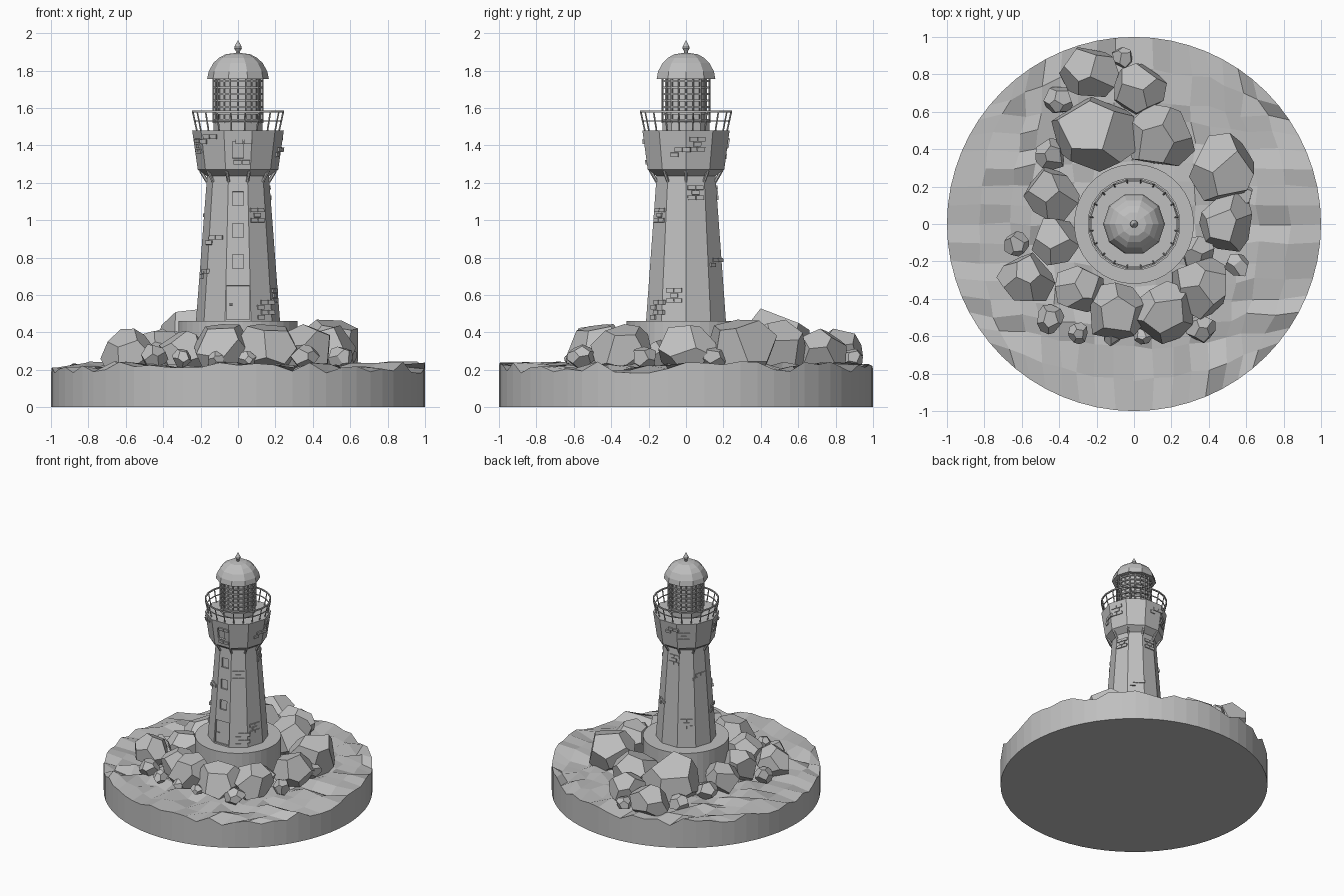
import bpy, bmesh, math, random
from mathutils import Vector, Matrix

random.seed(7)
cube = bpy.data.objects.get("Cube")
if cube:
    bpy.data.objects.remove(cube, do_unlink=True)

stone = bpy.data.materials.new("grey_stone")
stone.use_nodes = True
GREY = (0.52, 0.52, 0.52, 1)
stone.diffuse_color = GREY
stone.node_tree.nodes["Principled BSDF"].inputs["Base Color"].default_value = GREY


def finish(name, bm):
    bmesh.ops.recalc_face_normals(bm, faces=bm.faces)
    mesh = bpy.data.meshes.new(name)
    bm.to_mesh(mesh)
    bm.free()
    mesh.materials.append(stone)
    obj = bpy.data.objects.new(name, mesh)
    bpy.context.collection.objects.link(obj)
    return obj


def lathe(bm, profile, sides=10, loop=False):
    """Spin (radius, z) points round z, with a flat side facing the front."""
    rings = []
    for r, z in profile:
        angles = [-math.pi / 2 + (k + 0.5) * math.tau / sides for k in range(sides)]
        rings.append([bm.verts.new((r * math.cos(a), r * math.sin(a), z)) for a in angles])
    pairs = list(zip(rings, rings[1:]))
    if loop:
        pairs.append((rings[-1], rings[0]))
    else:
        bm.faces.new(rings[0])
        bm.faces.new(rings[-1])
    for low, high in pairs:
        for k in range(sides):
            n = (k + 1) % sides
            bm.faces.new((low[k], low[n], high[n], high[k]))


def turned(name, profile, sides=10):
    bm = bmesh.new()
    lathe(bm, profile, sides)
    return finish(name, bm)


def hoop(bm, r, z, t, sides):
    lathe(bm, [(r - t, z - t), (r + t, z - t), (r + t, z + t), (r - t, z + t)], sides, True)


def rod(bm, a, b, t):
    a, b = Vector(a), Vector(b)
    m = Matrix.Translation((a + b) / 2) @ (b - a).to_track_quat('Z', 'Y').to_matrix().to_4x4()
    bmesh.ops.create_cone(bm, cap_ends=True, segments=6, radius1=t, radius2=t,
                          depth=(b - a).length, matrix=m)


def polar(r, a, z):
    return (r * math.cos(a), r * math.sin(a), z)


def box(bm, size, m):
    bmesh.ops.create_cube(bm, size=1, matrix=m @ Matrix.Diagonal((*size, 1)))


# Wall placement: outline radius at a height, for the shaft and the gallery
def wall_radius(z):
    if z < 1.24:
        return 0.225 - (z - 0.46) * 0.077
    return 0.215 + (z - 1.27) * 0.143


def on_wall(side, u, z):
    """Frame with x along the wall, y outwards and z up its slope."""
    a = -math.pi / 2 + side * math.tau / 10
    out = Vector((math.cos(a), math.sin(a), 0))
    along = Vector((-math.sin(a), math.cos(a), 0))
    c = math.cos(math.pi / 10)
    up = (out * (wall_radius(z + 0.01) - wall_radius(z)) * c + Vector((0, 0, 0.01))).normalized()
    normal = up.cross(along)
    if normal.dot(out) < 0:
        normal = -normal
    m = Matrix((along, normal, up)).transposed().to_4x4()
    m.translation = out * wall_radius(z) * c + along * u + Vector((0, 0, z))
    return m


# Sea disc: a square grid pushed out to a circle, with a choppy top
N = 16
bm = bmesh.new()
grid = {}
for i in range(N + 1):
    for j in range(N + 1):
        x, y = 2 * i / N - 1, 2 * j / N - 1
        m = max(abs(x), abs(y))
        r = max(0.88 * m, 1.36 * m - 0.36)
        square = Vector((x, y)) * (r / m if m else 0)
        if abs(x) >= abs(y):
            a = math.pi / 4 * y / x if x else 0
            disc = Vector((math.cos(a), math.sin(a))) * math.copysign(r, x)
        else:
            a = math.pi / 4 * x / y
            disc = Vector((math.sin(a), math.cos(a))) * math.copysign(r, y)
        p = square.lerp(disc, m ** 3)
        if m < 1:
            p += Vector((random.uniform(-1, 1), random.uniform(-1, 1))) * 0.012
        grid[i, j] = bm.verts.new((p.x, p.y, random.uniform(0.18, 0.245)))
for i in range(N):
    for j in range(N):
        bm.faces.new((grid[i, j], grid[i + 1, j], grid[i + 1, j + 1], grid[i, j + 1]))
rim = bmesh.ops.extrude_edge_only(bm, edges=[e for e in bm.edges if e.is_boundary])["geom"]
for v in rim:
    if isinstance(v, bmesh.types.BMVert):
        v.co.z = 0
bmesh.ops.contextual_create(bm, geom=[e for e in bm.edges if e.is_boundary])
finish("sea_base", bm)


# Boulders: blocks cut by randomised planes
def boulder(name, x, y, r):
    bm = bmesh.new()
    bmesh.ops.create_cube(bm, size=4)
    ico = bmesh.new()
    bmesh.ops.create_icosphere(ico, subdivisions=1, radius=1)
    spin = Matrix.Rotation(random.uniform(0, 6), 3, 'Z') @ Matrix.Rotation(random.uniform(0, 6), 3, 'X')
    for v in ico.verts:
        n = spin @ v.co + Vector([random.uniform(-0.22, 0.22) for _ in range(3)])
        n.normalize()
        cut = bmesh.ops.bisect_plane(bm, geom=bm.verts[:] + bm.edges[:] + bm.faces[:],
                                     plane_co=n * random.uniform(0.82, 0.96), plane_no=n,
                                     clear_outer=True)
        edges = [e for e in cut["geom_cut"] if isinstance(e, bmesh.types.BMEdge)]
        if edges:
            bmesh.ops.contextual_create(bm, geom=edges)
    ico.free()
    size = max(v.co.xy.length for v in bm.verts)
    top = max(v.co.z for v in bm.verts)
    for v in bm.verts:
        v.co = Vector((x + v.co.x * r / size * 1.06, y + v.co.y * r / size * 1.06,
                       0.24 + 0.35 * r + v.co.z * 0.85 * r / top))
    finish(name, bm)


BOULDERS = [
    (-.24, .81, .15), (.02, .72, .15), (-.20, .47, .24), (.14, .47, .19), (.47, .29, .19),
    (.49, .01, .165), (-.44, .16, .15), (-.42, -.10, .14), (-.58, -.30, .15), (-.29, -.35, .14),
    (-.09, -.47, .17), (.16, -.47, .17), (.36, -.33, .17)]
SMALL = [
    (-.06, .89, .06), (-.40, .66, .08), (-.63, -.11, .07), (.55, -.22, .07), (-.45, -.51, .08),
    (.36, -.56, .08), (-.30, -.58, .06), (-.12, -.60, .05), (-.45, .37, .09), (.33, -.15, .1),
    (.57, .15, .07), (.05, -.60, .05)]
for i, rock in enumerate(BOULDERS):
    boulder(f"boulder_{i + 1}", *rock)
for i, rock in enumerate(SMALL):
    boulder(f"small_rock_{i + 1}", *rock)

# Tower: plinth, shaft, gallery
turned("plinth", [(.32, .19), (.32, .46)], 40)
shaft = turned("tower_shaft", [(.225, .455), (.165, 1.24)])
gallery = turned("gallery", [(.165, 1.235), (.215, 1.27), (.245, 1.48)])


# Recessed door and windows on the front
def recess(target, openings):
    bm = bmesh.new()
    for z, w, h in openings:
        box(bm, (w, 0.03, h), on_wall(0, 0, z))
    cutter = finish("opening_cutter", bm)
    cutter.hide_render = True
    mod = target.modifiers.new("openings", 'BOOLEAN')
    mod.operation = 'DIFFERENCE'
    mod.object = cutter
    bpy.context.view_layer.update()
    result = target.evaluated_get(bpy.context.evaluated_depsgraph_get())
    mesh = bpy.data.meshes.new_from_object(result)
    target.modifiers.clear()
    target.data = mesh
    bpy.data.objects.remove(cutter, do_unlink=True)


recess(shaft, [(.56, .125, .18), (.78, .06, .075), (.945, .06, .075), (1.115, .06, .075)])
recess(gallery, [(1.375, .06, .09)])
bm = bmesh.new()
rod(bm, (-.045, -.197, .55), (-.03, -.197, .55), .005)
finish("door_handle", bm)

# Raised brick clusters: wall side, offset, height, courses
bm = bmesh.new()
CLUSTERS = [
    (1, 0, 1.0, 3), (9, -.035, .88, 2), (1, .02, .48, 4), (2, .0, .57, 3), (3, 0, 1.12, 3),
    (4, 0, .76, 2), (5, .01, 1.12, 3), (6, 0, .62, 3), (7, -.02, 1.0, 2), (8, .01, .7, 2),
    (9, -.04, 1.42, 2), (0, .02, 1.31, 1), (0, .03, 1.42, 1), (2, .03, 1.35, 2), (3, -.01, 1.38, 3),
    (5, .02, 1.40, 2), (6, -.02, 1.34, 3), (8, 0, 1.37, 3)]
for side, u, z, courses in CLUSTERS:
    for row in range(courses):
        for col in range(1 + (row + courses) % 2):
            box(bm, (.042, .016, .023),
                on_wall(side, u + (col - .5) * .046 + (row % 2) * .023, z + row * .027))
finish("raised_bricks", bm)

# Brackets under the gallery
bm = bmesh.new()
for k in range(10):
    a = math.radians(18 + 36 * k + 18 - 36)
    rod(bm, polar(.164, a, 1.205), polar(.2, a, 1.265), .009)
finish("gallery_brackets", bm)

# Railing
bm = bmesh.new()
hoop(bm, .245, 1.58, .005, 20)
hoop(bm, .234, 1.53, .003, 20)
for k in range(20):
    a = (k + .5) * math.tau / 20
    rod(bm, polar(.222, a, 1.475), polar(.245, a, 1.58), .0045)
finish("railing", bm)

# Lantern room with glazing bars
turned("lantern_glass", [(.118, 1.475), (.118, 1.77)])
turned("lantern_sill", [(.132, 1.475), (.132, 1.525), (.115, 1.53)])
bm = bmesh.new()
for k in range(7):
    hoop(bm, .130, 1.535 + k * .035, .005, 10)
for k in range(20):
    a = k * math.tau / 20
    r = .131 if k % 2 == 0 else .125
    rod(bm, polar(r, a, 1.52), polar(r, a, 1.76), .005)
finish("lantern_bars", bm)

# Dome roof and finial
turned("dome_roof", [(.11, 1.765), (.165, 1.755), (.157, 1.795), (.132, 1.84),
                     (.102, 1.868), (.066, 1.887), (.02, 1.893)])
turned("finial", [(.012, 1.885), (.012, 1.905), (.021, 1.918), (.018, 1.93), (.002, 1.96)])
